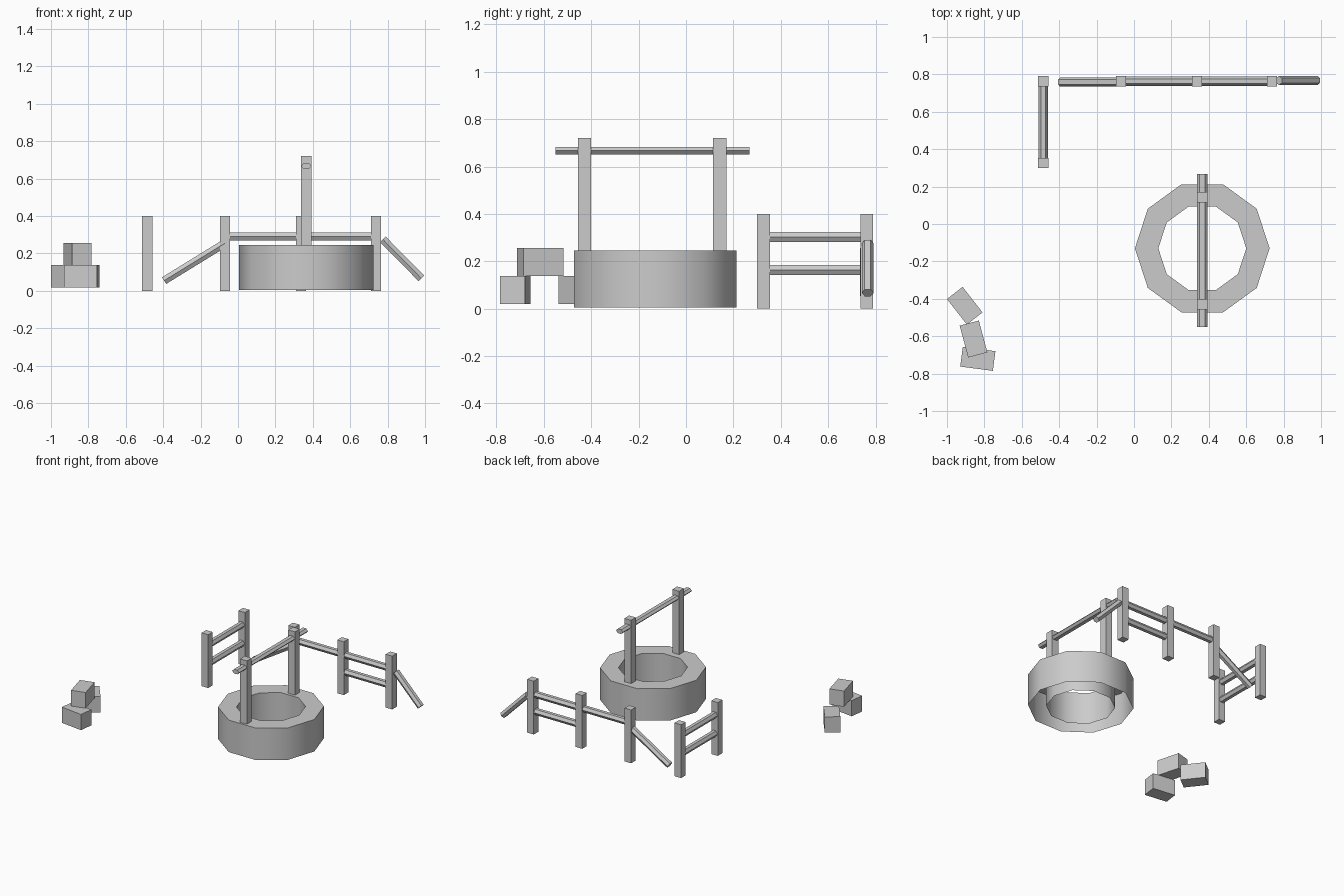
import bpy
import bmesh
import math
from mathutils import Vector, Matrix

if "Cube" in bpy.data.objects:
    bpy.data.objects.remove(bpy.data.objects["Cube"])


def finish(name, bm):
    bmesh.ops.recalc_face_normals(bm, faces=bm.faces)
    me = bpy.data.meshes.new(name)
    bm.to_mesh(me)
    bm.free()
    ob = bpy.data.objects.new(name, me)
    bpy.context.collection.objects.link(ob)
    return ob


def smooth(ob, angle):
    bpy.ops.object.select_all(action='DESELECT')
    ob.select_set(True)
    bpy.context.view_layer.objects.active = ob
    bpy.ops.object.shade_smooth_by_angle(angle=math.radians(angle))


def box(name, center, size, turn=0.0):
    bm = bmesh.new()
    m = (Matrix.Translation(center) @ Matrix.Rotation(math.radians(turn), 4, 'Z')
         @ Matrix.Diagonal((*size, 1)))
    bmesh.ops.create_cube(bm, size=1, matrix=m)
    return finish(name, bm)


def rail(name, a, b, width=0.05, height=0.042):
    """Six-sided pole from a to b, ridges pointing sideways."""
    a, b = Vector(a), Vector(b)
    d = (b - a).normalized()
    side = d.cross(Vector((0, 0, 1))).normalized()
    up = side.cross(d)
    m = Matrix((side * width / 2, up * height / 1.732, d * (b - a).length)).transposed().to_4x4()
    bm = bmesh.new()
    bmesh.ops.create_cone(bm, cap_ends=True, segments=6, radius1=1, radius2=1, depth=1)
    # create_cone starts on the local y axis, so turn a vertex onto the side axis
    bmesh.ops.rotate(bm, verts=bm.verts, cent=(0, 0, 0), matrix=Matrix.Rotation(math.pi / 2, 3, 'Z'))
    bm.transform(Matrix.Translation((a + b) / 2) @ m)
    return finish(name, bm)


# Well: ten-sided ring, open underneath
WX, WY = 0.365, -0.13
bm = bmesh.new()
rings = []
for r, z in ((0.36, 0.005), (0.36, 0.245), (0.235, 0.245), (0.235, 0.005)):
    rings.append([bm.verts.new((WX + r * math.cos(i * math.tau / 10),
                                WY + r * math.sin(i * math.tau / 10), z)) for i in range(10)])
for lo, hi in zip(rings, rings[1:]):
    for i in range(10):
        j = (i + 1) % 10
        bm.faces.new((lo[i], lo[j], hi[j], hi[i]))
smooth(finish("well_ring", bm), 40)

# Well uprights and crossbeam
for name, y in (("front", -0.428), ("back", 0.142)):
    box(f"well_post_{name}", (WX, y, 0.475), (0.056, 0.056, 0.49))
rail("well_crossbeam", (WX, -0.55, 0.667), (WX, 0.268, 0.667), 0.056, 0.032)

# Fence posts
FY = 0.763
for i, (x, y) in enumerate(((-0.485, 0.327), (-0.485, FY), (-0.07, FY), (0.336, FY), (0.738, FY))):
    box(f"fence_post_{i + 1}", (x, y, 0.2), (0.054, 0.054, 0.4))

# Fence rails still in place
for name, z in (("upper", 0.302), ("lower", 0.163)):
    rail(f"side_rail_{name}", (-0.485, 0.327, z), (-0.485, FY, z))
rail("back_rail_upper_left", (-0.07, FY, 0.29), (0.336, FY, 0.29))
rail("back_rail_upper_right", (0.336, FY, 0.29), (0.738, FY, 0.29))
rail("back_rail_lower", (0.336, FY, 0.163), (0.738, FY, 0.163))

# Fallen rails
rail("fallen_rail_left", (-0.395, FY - 0.004, 0.055), (-0.07, FY - 0.004, 0.255))
rail("fallen_rail_right", (0.775, FY + 0.004, 0.275), (0.98, FY + 0.004, 0.067))

# Loose stone blocks
box("stone_back", (-0.905, -0.437, 0.078), (0.173, 0.106, 0.118), -52)
box("stone_front", (-0.835, -0.721, 0.078), (0.176, 0.106, 0.118), -7.5)
box("stone_top", (-0.858, -0.615, 0.197), (0.176, 0.106, 0.118), -75)
